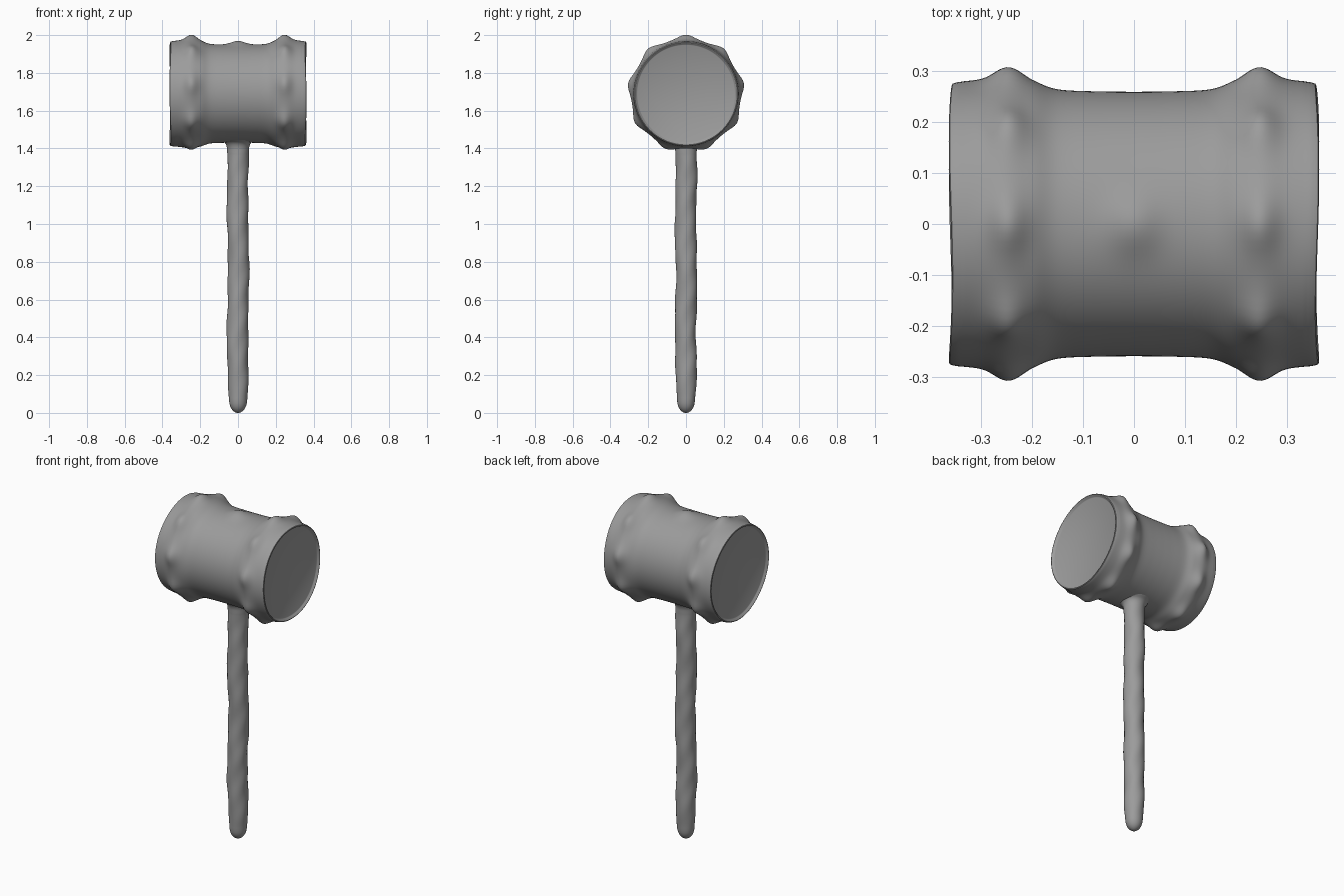
import bpy, bmesh, math
from mathutils import Vector

if "Cube" in bpy.data.objects:
    bpy.data.objects.remove(bpy.data.objects["Cube"])

HEAD_Z = 1.69

grey = bpy.data.materials.new("dark_grey")
grey.diffuse_color = (.33, .33, .33, 1)
grey.use_nodes = True
grey.node_tree.nodes["Principled BSDF"].inputs["Base Color"].default_value = grey.diffuse_color


def smooth_profile(pts, steps):
    """Catmull-Rom resampling of a short (position, radius) profile."""
    p = [Vector(q) for q in pts]
    p = [2 * p[0] - p[1]] + p + [2 * p[-1] - p[-2]]
    out = []
    for i in range(1, len(p) - 2):
        a, b, c, d = p[i - 1:i + 3]
        for s in range(steps):
            t = s / steps
            out.append(0.5 * (2 * b + (c - a) * t + (2 * a - 5 * b + 4 * c - d) * t * t
                              + (3 * b - a - 3 * c + d) * t ** 3))
    return out + [p[-2]]


def lathe(name, profile, segments, place):
    """Skin rings of points; place(position, radius, angle) gives each vertex."""
    bm = bmesh.new()
    rings = [[bm.verts.new(place(q[0], q[1], 2 * math.pi * k / segments))
              for k in range(segments)] for q in profile]
    for r0, r1 in zip(rings, rings[1:]):
        for k in range(segments):
            j = (k + 1) % segments
            bm.faces.new((r0[k], r0[j], r1[j], r1[k]))
    bm.faces.new(rings[0])
    bm.faces.new(rings[-1])
    bmesh.ops.recalc_face_normals(bm, faces=bm.faces)
    me = bpy.data.meshes.new(name)
    bm.to_mesh(me)
    bm.free()
    me.materials.append(grey)
    ob = bpy.data.objects.new(name, me)
    bpy.context.collection.objects.link(ob)
    bpy.ops.object.select_all(action='DESELECT')
    bpy.context.view_layer.objects.active = ob
    ob.select_set(True)
    bpy.ops.object.shade_smooth_by_angle(angle=math.radians(40))
    return ob


# Head: waisted drum with recessed end faces, two studded bands and a top knob
half = [(0, .259), (.08, .260), (.15, .264), (.20, .280), (.25, .290),
        (.30, .283), (.34, .279), (.352, .277)]
side = smooth_profile(half, 6)
end = [Vector(q) for q in ((.358, .275), (.360, .271), (.358, .267), (.349, .261), (.347, .257))]
right = side + end
head_profile = [Vector((-q[0], q[1])) for q in reversed(right[1:])] + right


def head_point(x, r, a):
    if abs(x) < .34:
        # nine studs around each band
        off = ((a + math.pi / 9) % (2 * math.pi / 9)) - math.pi / 9
        r += .022 * math.exp(-((abs(x) - .245) / .038) ** 2 - (off * .29 / .050) ** 2)
        # handle tip pushing through the top
        da = min(a, 2 * math.pi - a)
        r += .020 * math.exp(-(x / .05) ** 2 - (da * .26 / .055) ** 2)
    else:
        # hand-cut unevenness of the ends
        x += math.copysign(.003, x) * math.sin(3 * a + x)
    return (x, r * math.sin(a), HEAD_Z + r * math.cos(a))


lathe("mallet_head", head_profile, 108, head_point)

# Handle: slightly gnarled stick with a rounded foot, flaring into the head
foot = [(.065 * (1 - math.cos(t)), .047 * math.sin(t))
        for t in (.12, .35, .6, .85, 1.1, 1.35)]
shaft = [(.07, .048), (.2, .055), (.5, .056), (.9, .056), (1.3, .056), (1.38, .057),
         (1.41, .060), (1.43, .070), (1.445, .090)]
handle_profile = [Vector(q) for q in foot] + smooth_profile(shaft, 12)
handle_profile[0][0] = 0


def handle_point(z, r, a):
    fade = min(1, max(0, z / .3)) * min(1, max(0, (1.42 - z) / .15))
    r += fade * (.0018 * math.sin(19 * z + 2 * a) + .0016 * math.sin(34 * z - 3 * a + 1))
    cx = fade * .003 * math.sin(9 * z + 1)
    cy = fade * .003 * math.sin(11 * z)
    return (cx + r * math.cos(a), cy + r * math.sin(a), z)


lathe("mallet_handle", handle_profile, 40, handle_point)
